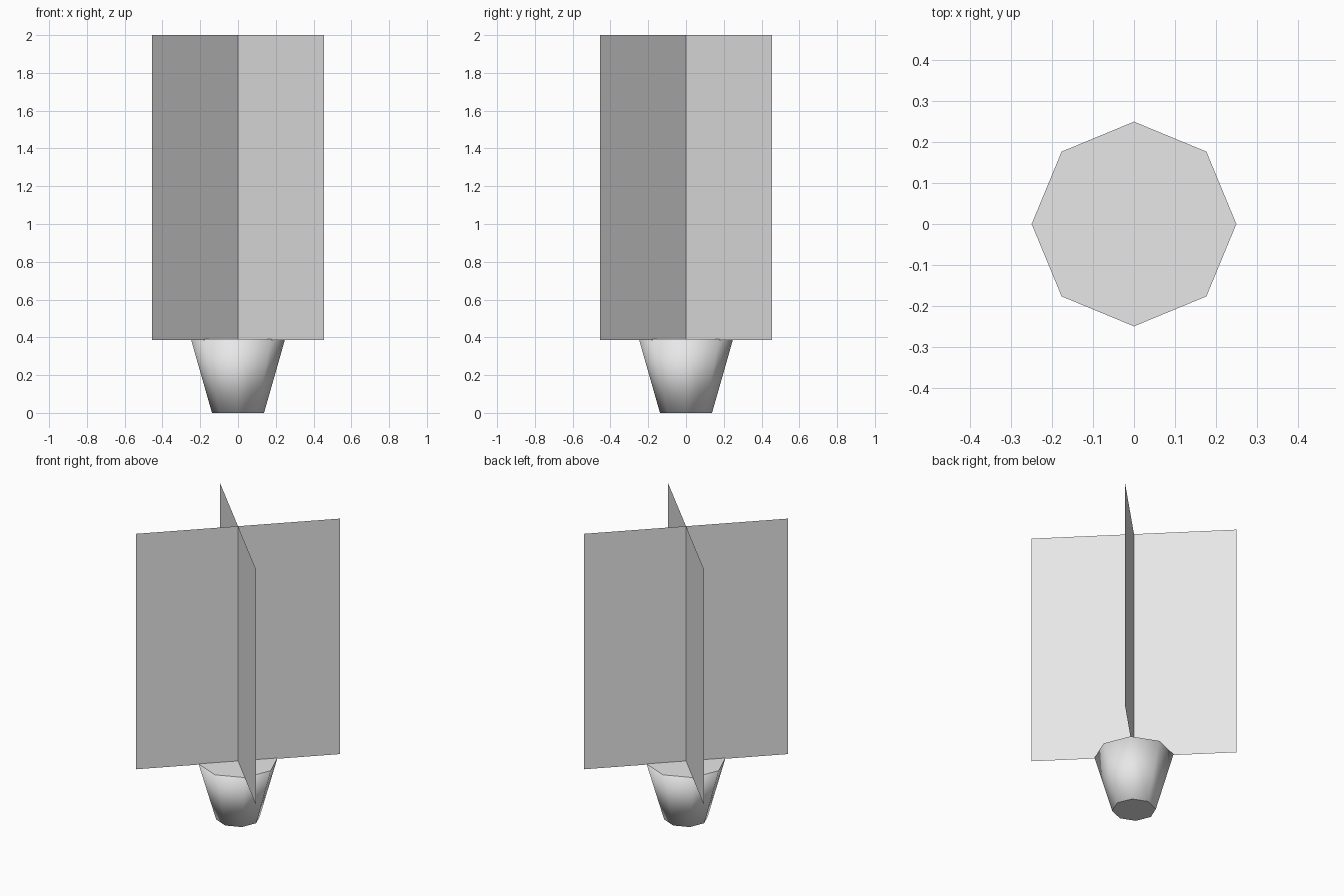
import bpy, bmesh
from math import radians

cube = bpy.data.objects.get("Cube")
if cube:
    bpy.data.objects.remove(cube, do_unlink=True)

POT_HEIGHT = 0.39
LEAF_BOTTOM = 0.385
LEAF_HALF = 0.456 * 2 ** 0.5

grey = bpy.data.materials.new("plain grey")
grey.diffuse_color = (0.8, 0.8, 0.8, 1)
grey.use_nodes = True
grey.node_tree.nodes["Principled BSDF"].inputs["Base Color"].default_value = (0.8, 0.8, 0.8, 1)


def add_object(name, bm):
    mesh = bpy.data.meshes.new(name)
    bm.to_mesh(mesh)
    bm.free()
    mesh.materials.append(grey)
    obj = bpy.data.objects.new(name, mesh)
    bpy.context.collection.objects.link(obj)
    return obj


# Tapered eight-sided pot with closed top and bottom
bm = bmesh.new()
bmesh.ops.create_cone(bm, cap_ends=True, segments=8, radius1=0.138,
                      radius2=0.249, depth=POT_HEIGHT)
bmesh.ops.translate(bm, verts=bm.verts, vec=(0, 0, POT_HEIGHT / 2))
pot = add_object("pot", bm).data

# Soft sides that blend toward the rims, flat caps
normals = []
for face in pot.polygons:
    is_cap = abs(face.normal.z) > 0.9
    face.use_smooth = not is_cap
    for v in face.vertices:
        normals.append(tuple(face.normal if is_cap else pot.vertices[v].normal))
pot.normals_split_custom_set(normals)

# Two crossed upright foliage cards on the diagonals
for name, angle in (("foliage_card_a", 45), ("foliage_card_b", -45)):
    bm = bmesh.new()
    corners = [(-LEAF_HALF, LEAF_BOTTOM), (LEAF_HALF, LEAF_BOTTOM),
               (LEAF_HALF, 2), (-LEAF_HALF, 2)]
    bm.faces.new([bm.verts.new((x, 0, z)) for x, z in corners])
    card = add_object(name, bm)
    card.rotation_euler.z = radians(angle)
